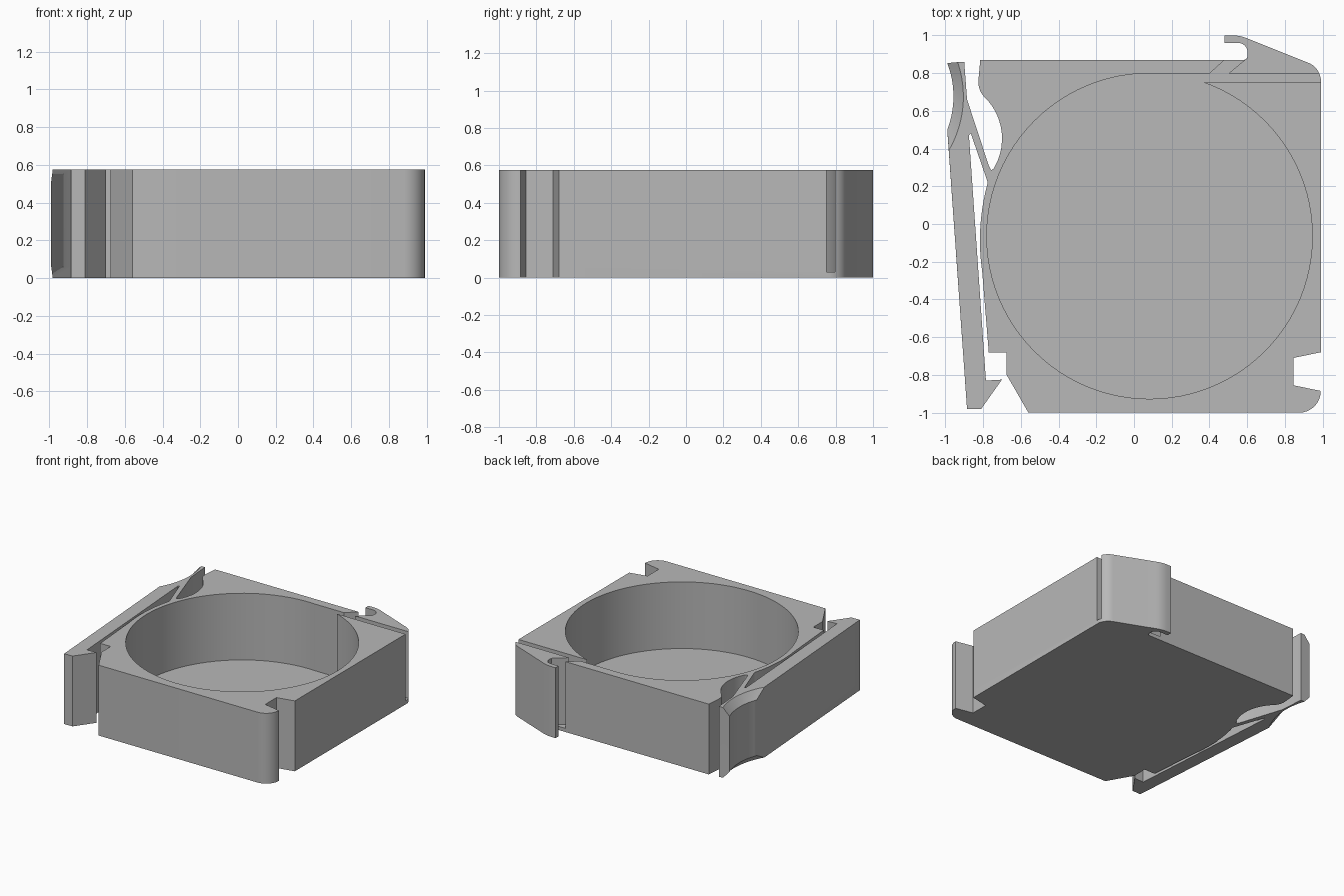
import bpy
import bmesh
import math
from mathutils import Vector

if "Cube" in bpy.data.objects:
    bpy.data.objects.remove(bpy.data.objects["Cube"], do_unlink=True)

HEIGHT, FLOOR, CHAMFER = 0.575, 0.03, 0.06

grey = bpy.data.materials.new("plain grey")
grey.use_nodes = True
grey.diffuse_color = (0.48, 0.48, 0.48, 1)
grey.node_tree.nodes["Principled BSDF"].inputs["Base Color"].default_value = (0.48, 0.48, 0.48, 1)


def arc(a, m, b, n=10):
    """Points on the circle through a, m and b, from a to b."""
    (ax, ay), (mx, my), (bx, by) = a, m, b
    d = 2 * (ax * (my - by) + mx * (by - ay) + bx * (ay - my))
    sa, sm, sb = ax * ax + ay * ay, mx * mx + my * my, bx * bx + by * by
    cx = (sa * (my - by) + sm * (by - ay) + sb * (ay - my)) / d
    cy = (sa * (bx - mx) + sm * (ax - bx) + sb * (mx - ax)) / d
    r = math.hypot(ax - cx, ay - cy)
    t0, tm, t1 = (math.atan2(y - cy, x - cx) for x, y in (a, m, b))
    sweep = (t1 - t0) % math.tau
    if (tm - t0) % math.tau > sweep:
        sweep -= math.tau
    return [(cx + r * math.cos(t0 + sweep * i / n),
             cy + r * math.sin(t0 + sweep * i / n)) for i in range(n + 1)]


def loft(name, layers):
    """Closed solid through stacked outlines given as (z, points)."""
    bm = bmesh.new()
    rings = [[bm.verts.new(Vector((x, y, z))) for x, y in pts] for z, pts in layers]
    bm.faces.new(rings[0][::-1])
    bm.faces.new(rings[-1])
    n = len(rings[0])
    for low, high in zip(rings, rings[1:]):
        for i in range(n):
            j = (i + 1) % n
            bm.faces.new((low[i], low[j], high[j], high[i]))
    bmesh.ops.recalc_face_normals(bm, faces=bm.faces)
    mesh = bpy.data.meshes.new(name)
    bm.to_mesh(mesh)
    bm.free()
    obj = bpy.data.objects.new(name, mesh)
    bpy.context.collection.objects.link(obj)
    mesh.materials.append(grey)
    return obj


# Right wall with clip notch, then the rear hook
right_side = [(-0.56, -1)]
right_side += arc((0.88, -1), (0.958, -0.965), (0.99, -0.885))
right_side += [(0.845, -0.855), (0.845, -0.71), (0.99, -0.68)]
right_side += arc((0.99, 0.77), (0.967, 0.823), (0.915, 0.858))
right_side += arc((0.61, 0.98), (0.565, 0.995), (0.51, 1.0), 6)
right_side += [(0.48, 1.0), (0.48, 0.96)]
right_side += arc((0.55, 0.96), (0.588, 0.945), (0.602, 0.905), 6)
right_side += [(0.6, 0.88), (0.585, 0.87)]

# Rear wall, scooped corner and the flexible arm of the latch
hinge = [(-0.815, 0.87)]
hinge += arc((-0.825, 0.76), (-0.817, 0.71), (-0.79, 0.67), 6)
hinge += arc((-0.775, 0.655), (-0.70, 0.47), (-0.743, 0.295))
hinge += [(-0.757, 0.285), (-0.77, 0.31), (-0.885, 0.66), (-0.9, 0.86)]

# Finger grip: full at mid height, cut back at the top and bottom
grip = arc((-0.99, 0.853), (-0.957, 0.68), (-0.99, 0.5), 16)
grip_cut = arc((-0.935, 0.858), (-0.905, 0.65), (-0.982, 0.39), 16)

# Latch lever with its barb, the gap behind it, and the left wall
lever = [(-0.885, -0.982), (-0.81, -0.98), (-0.70, -0.825), (-0.785, -0.83),
         (-0.875, 0.47), (-0.865, 0.48)]
lever += arc((-0.775, 0.22), (-0.815, -0.02), (-0.805, -0.25))
lever += [(-0.77, -0.68), (-0.675, -0.68), (-0.675, -0.8)]

full = right_side + hinge + grip + lever
cut = right_side + hinge + grip_cut + lever
body = loft("latched_tray", [(0, cut), (CHAMFER, full), (HEIGHT - CHAMFER, full), (HEIGHT, cut)])

# Round pocket, straight rear slot and slanted slit, all down to the floor
pocket = [(0.0825 + 0.863 * math.cos(math.tau * i / 96),
           -0.064 + 0.863 * math.sin(math.tau * i / 96)) for i in range(96)]
slot = [(0.08, 0.75), (1.1, 0.75), (1.1, 0.797), (0.08, 0.797)]
slit = [(0.38, 0.779), (0.478, 0.779), (0.6, 0.88), (0.595, 0.9), (0.513, 0.9)]

bpy.context.view_layer.objects.active = body
for name, outline in (("pocket", pocket), ("slot", slot), ("slit", slit)):
    cutter = loft(name + "_cutter", [(FLOOR, outline), (HEIGHT + 0.1, outline)])
    cutter.hide_render = True
    mod = body.modifiers.new(name, 'BOOLEAN')
    mod.operation = 'DIFFERENCE'
    mod.solver = 'EXACT'
    mod.object = cutter
    bpy.ops.object.modifier_apply(modifier=mod.name)
    bpy.data.objects.remove(cutter, do_unlink=True)

# Smooth the curved walls and keep the edges crisp
bpy.ops.object.select_all(action='DESELECT')
body.select_set(True)
bpy.ops.object.shade_smooth_by_angle(angle=math.radians(25))
